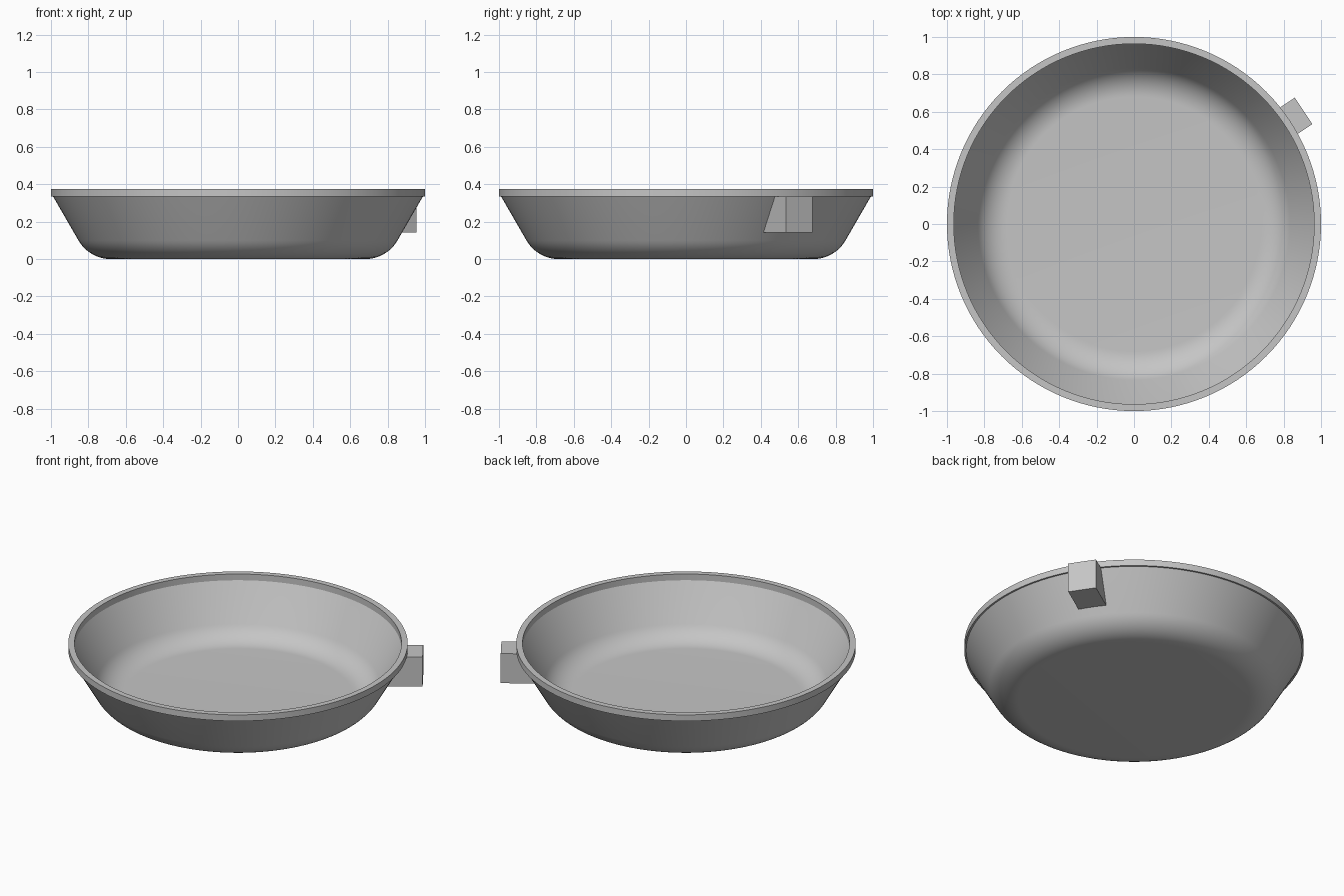
import bpy, bmesh, math
from mathutils import Matrix

cube = bpy.data.objects.get("Cube")
if cube:
    bpy.data.objects.remove(cube, do_unlink=True)

grey = bpy.data.materials.new("grey")
grey.use_nodes = True
colour = (0.56, 0.56, 0.56, 1)
grey.diffuse_color = colour
grey.node_tree.nodes["Principled BSDF"].inputs["Base Color"].default_value = colour

SEGMENTS = 128
RIM_TOP, RIM_BASE = 0.375, 0.335
SLOPE = math.radians(60)
FLAT, FILLET, WALL = 0.68, 0.2, 0.022


def add_object(name, bm):
    bmesh.ops.recalc_face_normals(bm, faces=bm.faces)
    mesh = bpy.data.meshes.new(name)
    bm.to_mesh(mesh)
    bm.free()
    mesh.materials.append(grey)
    obj = bpy.data.objects.new(name, mesh)
    bpy.context.collection.objects.link(obj)
    return obj


def wall_profile(offset):
    """Floor centre, rounded corner, then sloping wall up to the rim base."""
    r = FILLET - offset
    pts = [(0, offset)]
    for i in range(13):
        a = SLOPE * i / 12
        pts.append((FLAT + r * math.sin(a), FILLET - r * math.cos(a)))
    x, z = pts[-1]
    pts.append((x + (RIM_BASE - z) / math.tan(SLOPE), RIM_BASE))
    return pts


# Dish: outer wall, square rim and inner wall spun as one closed shell
outer, inner = wall_profile(0), wall_profile(WALL)
rim_inside = inner[-1][0]
profile = outer + [(1, RIM_BASE), (1, RIM_TOP), (rim_inside, RIM_TOP)] + inner[::-1]
bm = bmesh.new()
verts = [bm.verts.new((x, 0, z)) for x, z in profile]
edges = [bm.edges.new(pair) for pair in zip(verts, verts[1:])]
bmesh.ops.spin(bm, geom=verts + edges, cent=(0, 0, 0), axis=(0, 0, 1),
               angle=math.tau, steps=SEGMENTS, use_merge=True)
bmesh.ops.remove_doubles(bm, verts=bm.verts, dist=0.0001)
dish = add_object("dish", bm)
bpy.ops.object.select_all(action='DESELECT')
dish.select_set(True)
bpy.context.view_layer.objects.active = dish
bpy.ops.object.shade_smooth_by_angle(angle=math.radians(29))

# Side tab: block whose inner face leans along the sloping wall
bm = bmesh.new()
side = [(0.862, 0.143), (1.09, 0.143), (1.09, RIM_BASE), (0.974, RIM_BASE)]
face = bm.faces.new([bm.verts.new((x, -0.085, z)) for x, z in side])
moved = bmesh.ops.extrude_face_region(bm, geom=[face])["geom"]
bmesh.ops.translate(bm, vec=(0, 0.17, 0),
                    verts=[v for v in moved if isinstance(v, bmesh.types.BMVert)])
bmesh.ops.transform(bm, matrix=Matrix.Rotation(math.radians(33.7), 4, 'Z'), verts=bm.verts)
add_object("side_tab", bm)
